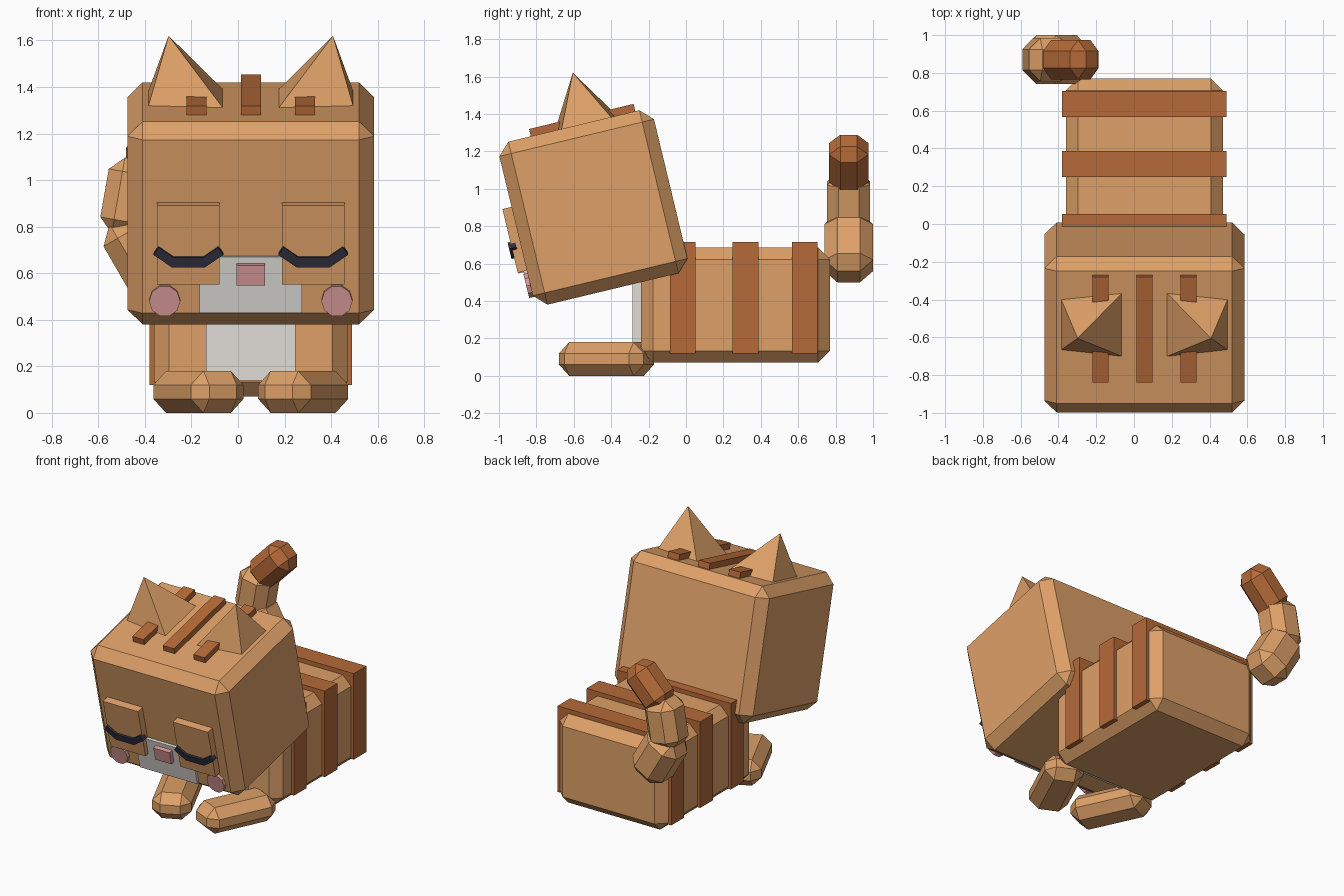
import bpy, bmesh
from math import radians, sin, cos, tau
from mathutils import Matrix, Vector

cube = bpy.data.objects.get("Cube")
if cube:
    bpy.data.objects.remove(cube, do_unlink=True)


def material(name, r, g, b):
    m = bpy.data.materials.new(name)
    m.use_nodes = True
    m.diffuse_color = (r, g, b, 1)
    m.node_tree.nodes["Principled BSDF"].inputs["Base Color"].default_value = (r, g, b, 1)
    return m


TAN = material("tan_fur", 0.73, 0.352, 0.138)
BROWN = material("brown_stripe", 0.462, 0.144, 0.04)
CREAM = material("pale_fur", 0.75, 0.72, 0.68)
PINK = material("pink", 0.70, 0.32, 0.32)
DARK = material("dark_navy", 0.026, 0.027, 0.045)

MID = 0.055                       # x of the symmetry plane of head and body
BODY = Matrix.Translation((MID, 0, 0))
HEAD = Matrix.Translation((MID, -0.495, 0.90)) @ Matrix.Rotation(radians(13.5), 4, 'X')


def finish(name, bm, mat, frame):
    bmesh.ops.recalc_face_normals(bm, faces=bm.faces)
    mesh = bpy.data.meshes.new(name)
    bm.to_mesh(mesh)
    bm.free()
    mesh.materials.append(mat)
    ob = bpy.data.objects.new(name, mesh)
    ob.matrix_world = frame
    bpy.context.collection.objects.link(ob)
    return ob


def box(name, x, y, z, mat, frame=BODY, bevel=0):
    """Box from (min, max) ranges, optionally with chamfered edges."""
    bm = bmesh.new()
    bmesh.ops.create_cube(bm, size=1)
    for v in bm.verts:
        v.co = [lo + (c + 0.5) * (hi - lo) for c, (lo, hi) in zip(v.co, (x, y, z))]
    if bevel:
        bmesh.ops.bevel(bm, geom=bm.edges[:], offset=bevel, segments=1,
                        profile=0.5, affect='EDGES')
    return finish(name, bm, mat, frame)


def centred_box(name, size, mat, frame, bevel):
    ranges = [(-s / 2, s / 2) for s in size]
    return box(name, *ranges, mat, frame, bevel)


def prism(name, outline, y0, y1, mat, frame):
    """Outline in the xz plane, extruded along y."""
    bm = bmesh.new()
    face = bm.faces.new([bm.verts.new((x, y0, z)) for x, z in outline])
    new = bmesh.ops.extrude_face_region(bm, geom=[face])["geom"]
    moved = [g for g in new if isinstance(g, bmesh.types.BMVert)]
    bmesh.ops.translate(bm, verts=moved, vec=(0, y1 - y0, 0))
    return finish(name, bm, mat, frame)


def ear(name, side):
    """Leaning four-sided spike standing on the top of the head."""
    bm = bmesh.new()
    base = [(0.44, 0.205), (0.12, 0.239), (0.12, -0.104), (0.44, -0.068)]
    ring = [bm.verts.new((side * x, y, 0.447)) for x, y in base]
    tip = bm.verts.new((side * 0.353, 0.061, 0.726))
    bm.faces.new(ring)
    for i in range(4):
        bm.faces.new((ring[i], ring[(i + 1) % 4], tip))
    return finish(name, bm, TAN, HEAD)


# Body with chest patch and stripes
box("body", (-0.415, 0.415), (-0.24, 0.77), (0.07, 0.685), TAN, bevel=0.063)
box("chest_patch", (-0.192, 0.192), (-0.285, -0.2), (0.14, 0.56), CREAM)
for i, y in enumerate((-0.017, 0.318, 0.635)):
    box(f"body_stripe_{i + 1}", (-0.435, 0.435), (y - 0.069, y + 0.069), (0.12, 0.715), BROWN)

# Head with muzzle and nose
box("head", (-0.53, 0.53), (-0.425, 0.425), (-0.448, 0.448), TAN, HEAD, 0.065)
box("muzzle", (-0.22, 0.22), (-0.443, -0.4), (-0.378, -0.13), CREAM, HEAD)
box("nose", (-0.062, 0.062), (-0.472, -0.4), (-0.25, -0.16), PINK, HEAD)
box("head_stripe_middle", (-0.043, 0.043), (-0.237, 0.338), (0.42, 0.488), BROWN, HEAD)

# Closed-eye band: a shallow cup shape with even thickness
half = [(0.07, -0.166), (0.15, -0.11), (0.128, -0.076), (0.064, -0.121)]
eye_outline = half + [(-x, z) for x, z in reversed(half)]

# Paired parts
for label, s in (("left", 1), ("right", -1)):
    ear(f"{label}_ear", s)
    x = s * 0.233
    box(f"head_stripe_{label}", (x - 0.043, x + 0.043), (-0.237, 0.338),
        (0.42, 0.488), BROWN, HEAD)
    x = s * 0.268
    box(f"{label}_eyelid", (x - 0.134, x + 0.134), (-0.475, -0.4), (-0.245, 0.105), TAN, HEAD)
    prism(f"{label}_closed_eye", [(x + u, z) for u, z in eye_outline], -0.49, -0.45, DARK, HEAD)
    disc = [(s * 0.37 + 0.067 * cos(tau * i / 10), -0.325 + 0.069 * sin(tau * i / 10))
            for i in range(10)]
    prism(f"{label}_cheek", disc, -0.447, -0.4, PINK, HEAD)
    turn = Matrix.Rotation(radians(-25 * s), 4, 'Z')
    centred_box(f"{label}_paw", (0.25, 0.50, 0.18), TAN,
                Matrix.Translation((MID + s * 0.225, -0.425, 0.09)) @ turn, 0.06)

# Tail curling up in three chunky pieces
tail = [("tail_base", (-0.41, 0.87, 0.685), -30, 0.26, 0.36, 0.07, TAN),
        ("tail_middle", (-0.46, 0.87, 0.925), 10, 0.23, 0.33, 0.06, TAN),
        ("tail_tip", (-0.335, 0.87, 1.14), 44, 0.21, 0.325, 0.06, BROWN)]
for name, place, lean, width, length, chamfer, mat in tail:
    frame = Matrix.Translation(place) @ Matrix.Rotation(radians(lean), 4, 'Y')
    centred_box(name, (width, width, length), mat, frame, chamfer)
